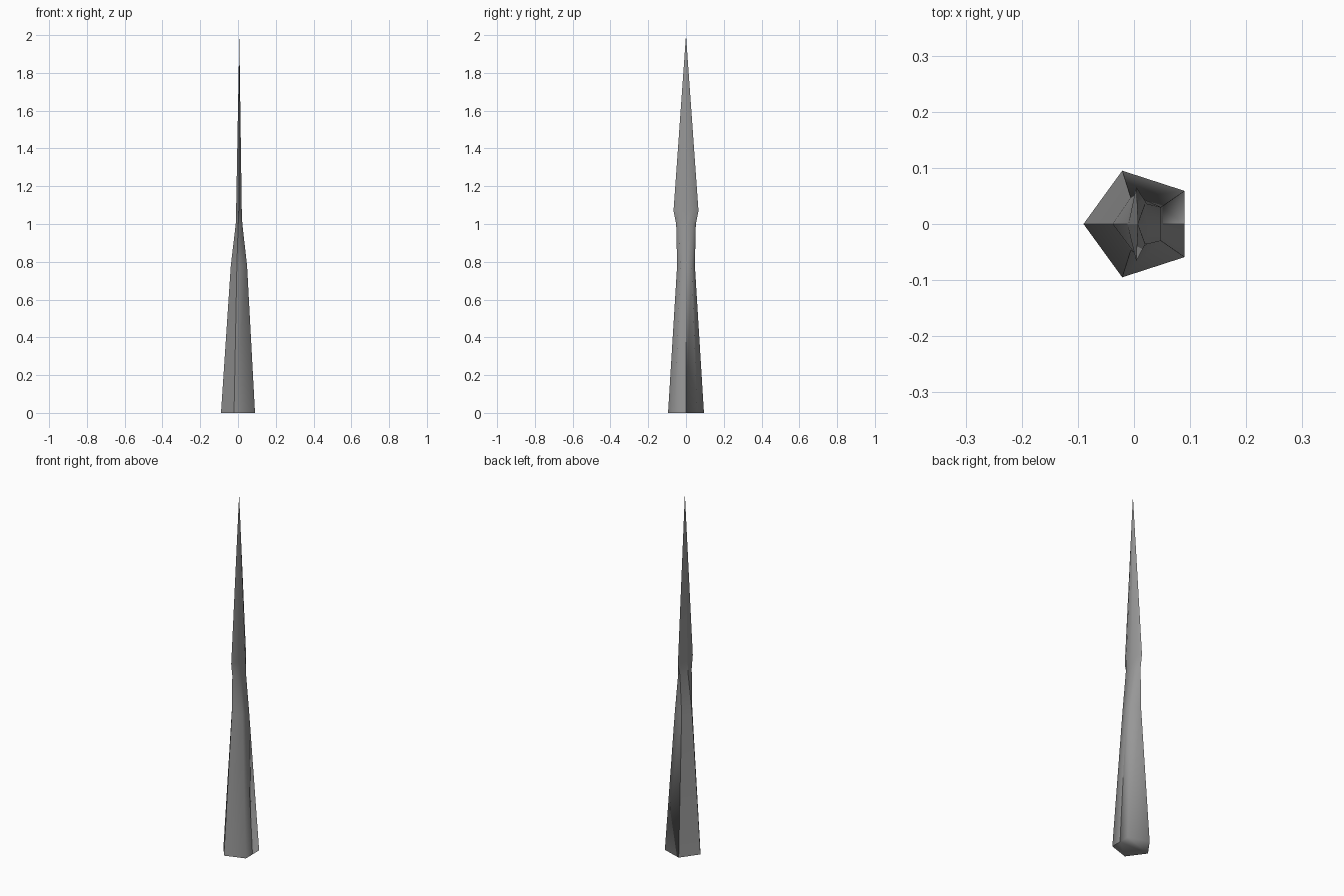
import bpy, bmesh

if "Cube" in bpy.data.objects:
    bpy.data.objects.remove(bpy.data.objects["Cube"])

# Pentagon outline, with a seam down the middle of the flat side
# Levels: z, x of point, (x, y) of wide pair, (x, y) of flat-side pair
LEVELS = [
    (0.00, -0.090, (-0.021, 0.095), (0.090, 0.059)),   # foot
    (0.78, -0.038, (-0.006, 0.047), (0.048, 0.030)),   # top of shaft
    (1.00, -0.012, (0.001, 0.052), (0.023, 0.036)),    # neck
    (1.07, -0.010, (0.004, 0.066), (0.020, 0.036)),    # widest part of blade
]
TIP = (0.007, 0, 2.0)
SHARP_CORNERS = (0, 1, 3, 5)   # point, wide pair and seam stay crisp
SHARP_FOOT = (0, 1, 2, 5)      # foot edges that stay crisp

bm = bmesh.new()
rings = []
for z, px, (wx, wy), (fx, fy) in LEVELS:
    pts = [(px, 0), (wx, -wy), (fx, -fy), (fx, 0), (fx, fy), (wx, wy)]
    rings.append([bm.verts.new((x, y, z)) for x, y in pts])
n = len(rings[0])
tip = bm.verts.new(TIP)

# Shaft and blade sides
for low, high in zip(rings, rings[1:]):
    for i in range(n):
        j = (i + 1) % n
        bm.faces.new((low[i], low[j], high[j], high[i]))

# Pointed tip and closed base
for i in range(n):
    bm.faces.new((rings[-1][i], rings[-1][(i + 1) % n], tip))
bm.faces.new(rings[0][::-1])
bmesh.ops.recalc_face_normals(bm, faces=bm.faces)

# Smooth facets with crisp long edges and a partly crisp foot
for f in bm.faces:
    f.smooth = True
for i in SHARP_CORNERS:
    column = [ring[i] for ring in rings] + [tip]
    for a, b in zip(column, column[1:]):
        bm.edges.get((a, b)).smooth = False
for i in SHARP_FOOT:
    bm.edges.get((rings[0][i], rings[0][(i + 1) % n])).smooth = False

mesh = bpy.data.meshes.new("spike_blade")
bm.to_mesh(mesh)
bm.free()
obj = bpy.data.objects.new("spike_blade", mesh)
bpy.context.collection.objects.link(obj)

# Dark grey finish
dark = bpy.data.materials.new("dark_grey")
dark.diffuse_color = (0.31, 0.31, 0.31, 1)
dark.use_nodes = True
dark.node_tree.nodes["Principled BSDF"].inputs["Base Color"].default_value = dark.diffuse_color
mesh.materials.append(dark)
